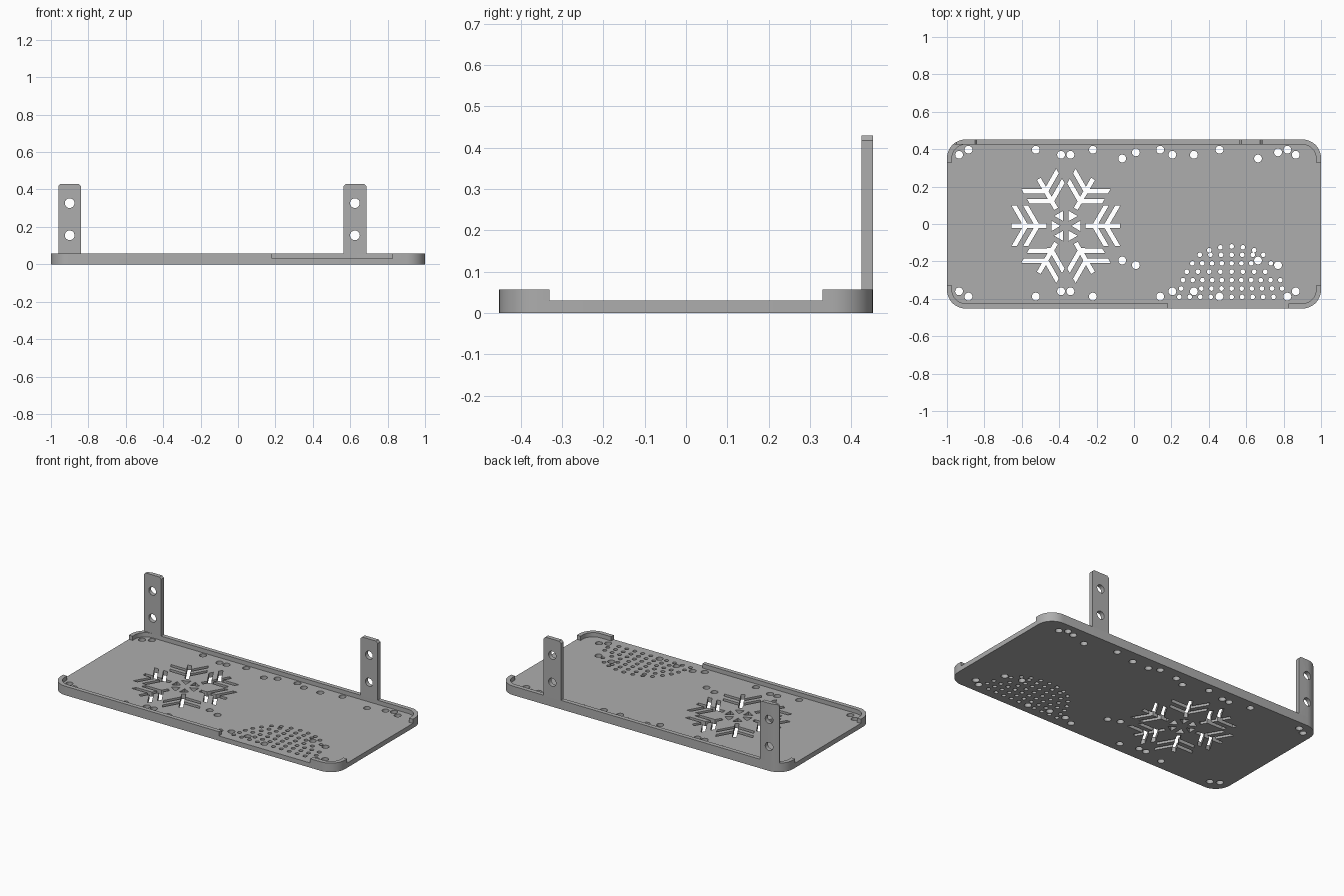
import bpy, bmesh
from math import cos, sin, pi, hypot
from mathutils import Matrix, Vector

if "Cube" in bpy.data.objects:
    bpy.data.objects.remove(bpy.data.objects["Cube"])

gray = bpy.data.materials.new("plain gray")
gray.use_nodes = True
gray.diffuse_color = (0.42, 0.42, 0.42, 1)
gray.node_tree.nodes["Principled BSDF"].inputs["Base Color"].default_value = gray.diffuse_color

HALF_X, HALF_Y, CORNER = 1.0, 0.452, 0.1
WALL, FLOOR, RIM_TOP, POST_TOP = 0.027, 0.03, 0.057, 0.43


def prisms(name, outlines, low, high, matrix=None):
    """One object made of closed 2D outlines extruded from low to high."""
    bm = bmesh.new()
    for outline in outlines:
        face = bm.faces.new([bm.verts.new((x, y, low)) for x, y in outline])
        top = bmesh.ops.extrude_face_region(bm, geom=[face])["geom"]
        bmesh.ops.translate(bm, vec=(0, 0, high - low),
                            verts=[v for v in top if isinstance(v, bmesh.types.BMVert)])
    if matrix:
        bm.transform(matrix)
    bmesh.ops.recalc_face_normals(bm, faces=bm.faces)
    mesh = bpy.data.meshes.new(name)
    bm.to_mesh(mesh)
    bm.free()
    mesh.materials.append(gray)
    obj = bpy.data.objects.new(name, mesh)
    bpy.context.collection.objects.link(obj)
    return obj


def boolean(obj, cutter, operation="DIFFERENCE"):
    cutter.hide_render = True
    mod = obj.modifiers.new("cut", "BOOLEAN")
    mod.operation, mod.solver, mod.object = operation, "EXACT", cutter
    bpy.context.view_layer.objects.active = obj
    bpy.ops.object.modifier_apply(modifier=mod.name)
    bpy.data.objects.remove(cutter)


def circle(x, y, radius, sides=24):
    return [(x + radius * cos(2 * pi * i / sides), y + radius * sin(2 * pi * i / sides))
            for i in range(sides)]


def rectangle(x0, x1, y0, y1):
    return [(x0, y0), (x1, y0), (x1, y1), (x0, y1)]


def rounded(hx, hy, radius, steps=10):
    pts = []
    for quarter, (sx, sy) in enumerate([(1, 1), (-1, 1), (-1, -1), (1, -1)]):
        for i in range(steps + 1):
            a = (quarter + i / steps) * pi / 2
            pts.append((sx * (hx - radius) + radius * cos(a), sy * (hy - radius) + radius * sin(a)))
    return pts


outer = rounded(HALF_X, HALF_Y, CORNER)
inner = rounded(HALF_X - WALL, HALF_Y - WALL, CORNER - WALL)

# Mounting holes
big = [(x, y) for x in (-.935, -.39, -.34, .205, .32, .865) for y in (.37, -.36)]
big += [(x, y) for x in (-.885, -.525, -.22, .14, .457, .82) for y in (.397, -.388)]
big += [(x, y) for x in (-.063, .663) for y in (.35, -.195)]
big += [(x, y) for x in (.01, .77) for y in (.383, -.22)]
cuts = [circle(x, y, .021) for x, y in big]

# Fan of small vent holes
for row, (n, half) in enumerate([(2, .12), (3, .17), (4, .21), (4, .24), (5, .26), (5, .27), (5, .28)]):
    for i in range(-n, n + 1):
        x = .522 + half * i / n
        y = -.12 - .045 * row - (.02 * (i / n) ** 2 if row == 0 else 0)
        if all(hypot(x - bx, y - by) > .037 for bx, by in big):
            cuts.append(circle(x, y, .0125, 16))

# Snowflake: six branched arms around six small triangles
w, tip = .012, .108
half_arm = [(.105, w)]
for r in (.145, .207):
    half_arm += [(r, w), (r + .056, tip), (r + .084, tip), (r + .028, w)]
half_arm.append((.29, w))
arm = half_arm + [(r, -t) for r, t in reversed(half_arm)]
triangle = [(.03, 0), (.077, .028), (.077, -.028)]
for k in range(6):
    turn = Matrix.Rotation(k * pi / 3, 2)
    for shape in (arm, triangle):
        cuts.append([tuple(turn @ Vector(p) + Vector((-.364, -.01))) for p in shape])

# Base plate
plate = prisms("base_plate", [outer], 0, FLOOR)
boolean(plate, prisms("hole_cutter", cuts, -.1, .1))

# Raised rim with openings at both ends and along the front
rim = prisms("rim", [outer], FLOOR, RIM_TOP)
boolean(rim, prisms("pocket_cutter", [inner], -.1, .2))
gaps = [rectangle(-1.1, -.9, -.33, .33), rectangle(.9, 1.1, -.33, .33),
        rectangle(.183, .825, -.6, -.4)]
boolean(rim, prisms("gap_cutter", gaps, -.1, .2))

# Upright mounting posts on the back edge, trimmed to the plate outline
upright = Matrix.Rotation(pi / 2, 4, "X")
parts = [plate, rim]
for name, x in (("right_post", -.9), ("left_post", .625)):
    c, hw = .012, .061
    outline = [(x - hw, RIM_TOP), (x + hw, RIM_TOP), (x + hw, POST_TOP - c), (x + hw - c, POST_TOP),
               (x - hw + c, POST_TOP), (x - hw, POST_TOP - c)]
    post = prisms(name, [outline], -.5, WALL - HALF_Y, upright)
    holes = [circle(x, z, .026) for z in (.155, .327)]
    boolean(post, prisms("bolt_cutter", holes, -.6, -.3, upright))
    boolean(post, prisms("outline_trim", [outer], -.1, 1), "INTERSECT")
    parts.append(post)

# Smooth the curved walls, keep crisp edges
for obj in parts:
    bpy.ops.object.select_all(action="DESELECT")
    obj.select_set(True)
    bpy.context.view_layer.objects.active = obj
    bpy.ops.object.shade_smooth_by_angle(angle=pi / 6)
